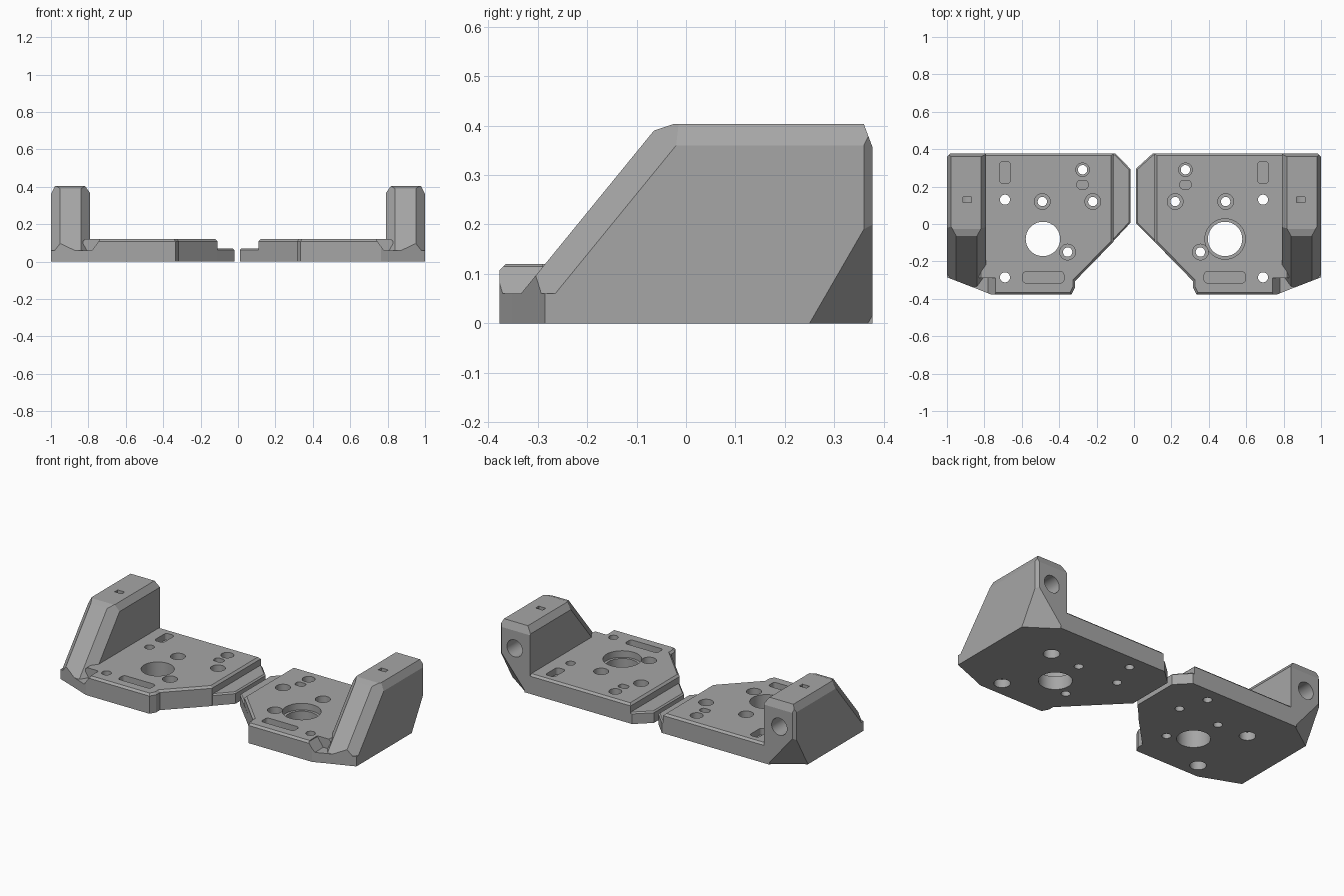
import bpy, bmesh
from math import radians
from mathutils import Matrix, Vector

if "Cube" in bpy.data.objects:
    bpy.data.objects.remove(bpy.data.objects["Cube"])

grey = bpy.data.materials.new("mid grey")
grey.use_nodes = True
grey.diffuse_color = (0.38, 0.38, 0.38, 1)
grey.node_tree.nodes["Principled BSDF"].inputs["Base Color"].default_value = (0.38, 0.38, 0.38, 1)

BACK, TOP, PLATE, LIP, FOOT = 0.377, 0.403, 0.12, 0.07, 0.06


def to_object(bm, name):
    bmesh.ops.recalc_face_normals(bm, faces=bm.faces)
    mesh = bpy.data.meshes.new(name)
    bm.to_mesh(mesh)
    bm.free()
    mesh.materials.append(grey)
    ob = bpy.data.objects.new(name, mesh)
    bpy.context.collection.objects.link(ob)
    return ob


def block(lo, hi, planes=()):
    """Box trimmed by planes given as (point, outward normal)."""
    bm = bmesh.new()
    bmesh.ops.create_cube(bm, size=1)
    lo, hi = Vector(lo), Vector(hi)
    for v in bm.verts:
        v.co = Vector([lo[i] if v.co[i] < 0 else hi[i] for i in range(3)])
    for point, normal in planes:
        cut = bmesh.ops.bisect_plane(bm, geom=bm.verts[:] + bm.edges[:] + bm.faces[:], dist=1e-6,
                                     plane_co=point, plane_no=Vector(normal).normalized(),
                                     clear_outer=True)
        rim = [e for e in cut["geom_cut"] if isinstance(e, bmesh.types.BMEdge)]
        if rim:
            bmesh.ops.holes_fill(bm, edges=rim, sides=0)
    return to_object(bm, "block")


def prism(outline, height, bevel):
    """Upright prism on the ground with a chamfered top rim."""
    bm = bmesh.new()
    face = bm.faces.new([bm.verts.new((x, y, 0)) for x, y in outline])
    new = bmesh.ops.extrude_face_region(bm, geom=[face])["geom"]
    bmesh.ops.translate(bm, vec=(0, 0, height), verts=[g for g in new if isinstance(g, bmesh.types.BMVert)])
    rim = [e for e in bm.edges if all(v.co.z > height / 2 for v in e.verts)]
    bmesh.ops.bevel(bm, geom=rim, offset=bevel, segments=1, affect='EDGES')
    return to_object(bm, "prism")


def cylinder(center, radius, depth, axis='Z'):
    bm = bmesh.new()
    turn = Matrix.Rotation(radians(90), 4, 'X') if axis == 'Y' else Matrix()
    bmesh.ops.create_cone(bm, cap_ends=True, segments=40, radius1=radius, radius2=radius,
                          depth=depth, matrix=Matrix.Translation(center) @ turn)
    return to_object(bm, "cylinder")


def slot(x, y, width, length, depth=0.04):
    """Round-cornered pocket cutter sunk into the plate top."""
    bm = bmesh.new()
    size = Matrix.Diagonal((width, length, 2 * depth, 1))
    bmesh.ops.create_cube(bm, size=1, matrix=Matrix.Translation((x, y, PLATE)) @ size)
    upright = [e for e in bm.edges if abs(e.verts[0].co.z - e.verts[1].co.z) > depth]
    bmesh.ops.bevel(bm, geom=upright, offset=0.018, segments=5, profile=0.5, affect='EDGES')
    return to_object(bm, "slot")


def combine(ob, other, operation):
    mod = ob.modifiers.new("combine", 'BOOLEAN')
    mod.operation, mod.solver, mod.object = operation, 'EXACT', other
    graph = bpy.context.evaluated_depsgraph_get()
    mesh = bpy.data.meshes.new_from_object(ob.evaluated_get(graph))
    ob.modifiers.clear()
    ob.data = mesh
    bpy.data.objects.remove(other)


def bracket(name, inner, big_bore, mirrored):
    diagonal = ((1, -0.285, 0), (0.085, -0.22, 0))
    corner = ((1, 0.25, 0), (0.125, 0.18, -0.104))

    # Base plate with angled front corner
    ob = prism([(0.11, BACK), (0.11, -0.095), (0.315, -0.305), (0.315, -0.34), (0.335, -BACK),
                (0.765, -BACK), (0.83, -0.351), (0.83, BACK)], PLATE, 0.012)
    notch = block((0.74, -0.5, FOOT), (1.1, -0.29, 0.2), [((0.78, 0, FOOT), (-0.055, 0, -0.04))])
    combine(ob, notch, 'DIFFERENCE')

    # Low lip along the inner edge
    lip = prism([(inner, 0.005), (0.2, -0.187), (0.2, BACK), (0.1, BACK), (inner, 0.295)], LIP, 0.008)
    combine(ob, lip, 'UNION')

    # Low foot in front of the wall
    foot = block((0.7, -BACK, 0), (1, 0, FOOT), [diagonal])
    combine(ob, foot, 'UNION')

    # Tall side wall with sloped front and chamfered edges
    wall = block((0.79, -BACK, 0), (1, BACK, TOP), [
        ((0.9, -0.33, 0.065), (0, -1.226, 1)),
        ((0.9, -0.065, 0.39), (0, -1, 3)),
        ((0.79, 0, 0.365), (-0.035, 0, 0.025)),
        ((1, 0, 0.36), (2, 0, 1)),
        ((0.95, -0.09, 0.36), (1.716, -1.226, 1)),
        ((0.84, -0.09, 0.36), (-1.716, -1.226, 1)),
        ((0.9, 0.36, TOP), (0, 0.04, 0.015)),
        ((1, 0.36, 0), (1, 1, 0)),
        diagonal, corner])
    combine(ob, wall, 'UNION')

    cutters = []
    # Counterbored screw holes
    for x, y, r in [(0.275, 0.29, 0.036), (0.22, 0.12, 0.042), (0.49, 0.12, 0.042), (0.355, -0.15, 0.042)]:
        cutters += [cylinder((x, y, 0), 0.025, 0.5), cylinder((x, y, PLATE), r, 0.1)]
    # Plain holes widened from below
    for y in (0.13, -0.285):
        cutters += [cylinder((0.69, y, 0), 0.027, 0.5), cylinder((0.69, y, 0), 0.045, 0.1)]
    # Large bore
    cutters.append(cylinder((0.487, -0.08, 0), 0.092, 0.5))
    if big_bore:
        cutters.append(cylinder((0.487, -0.08, PLATE), 0.108, 0.08))
    # Pockets in the plate
    cutters += [slot(0.69, 0.275, 0.06, 0.115), slot(0.275, 0.21, 0.06, 0.045),
                slot(0.485, -0.285, 0.22, 0.06)]
    # Rear rod socket and small top opening
    cutters += [cylinder((0.895, BACK, 0.25), 0.052, 0.6, 'Y'),
                block((0.868, 0.115, 0.25), (0.915, 0.145, 0.5))]
    for cutter in cutters:
        combine(ob, cutter, 'DIFFERENCE')

    if mirrored:
        ob.data.transform(Matrix.Scale(-1, 4, (1, 0, 0)))
        ob.data.flip_normals()
    ob.name = ob.data.name = name
    bpy.ops.object.select_all(action='DESELECT')
    ob.select_set(True)
    bpy.context.view_layer.objects.active = ob
    bpy.ops.object.shade_smooth_by_angle(angle=radians(15))


bracket("left_bracket", 0.01, True, False)
bracket("right_bracket", 0.02, False, True)
